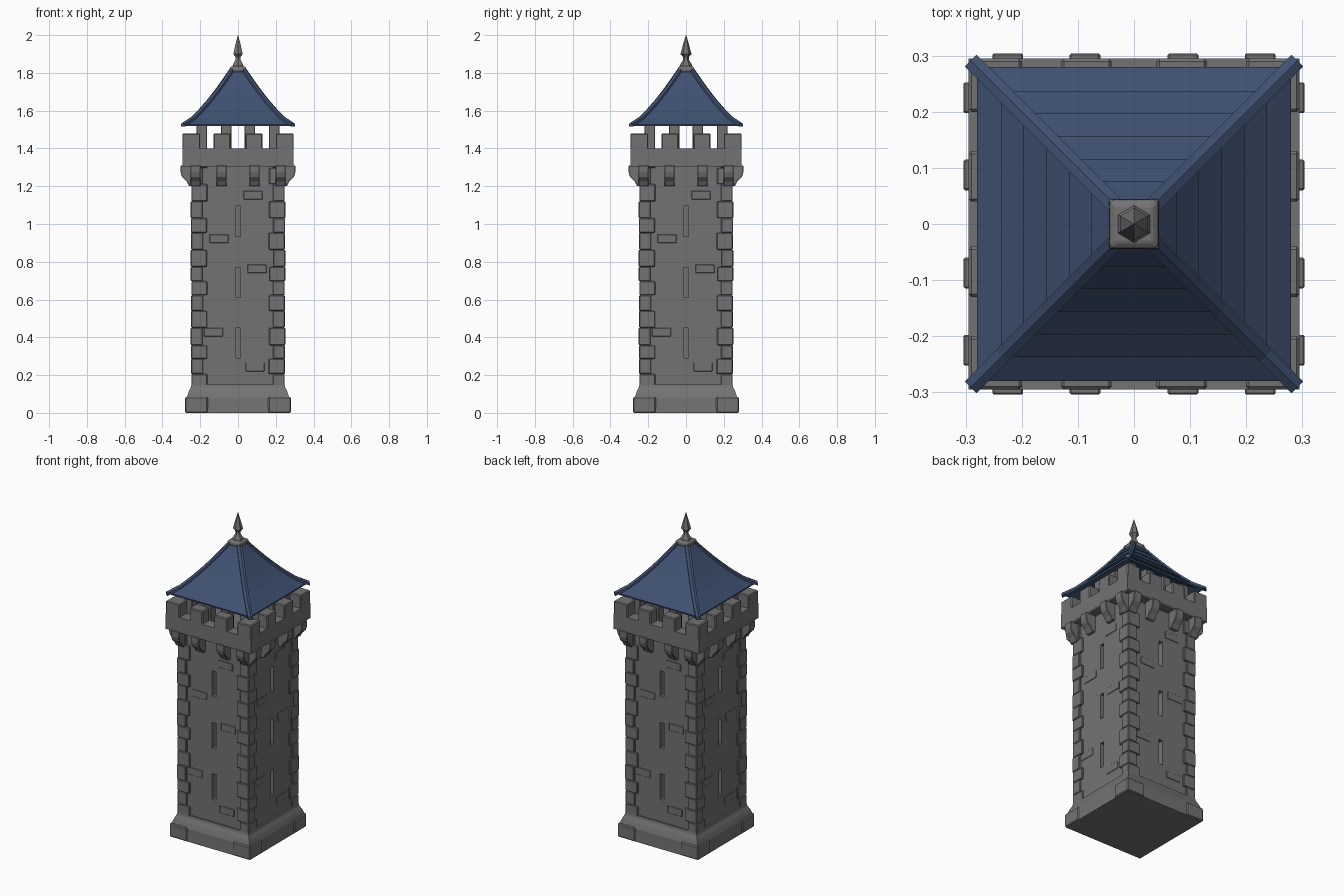
import bpy, bmesh, math, random
from mathutils import Matrix, Vector

random.seed(4)
cube = bpy.data.objects.get("Cube")
if cube:
    bpy.data.objects.remove(cube, do_unlink=True)


def material(name, rgb):
    m = bpy.data.materials.new(name)
    m.use_nodes = True
    m.diffuse_color = (*rgb, 1)
    m.node_tree.nodes["Principled BSDF"].inputs["Base Color"].default_value = (*rgb, 1)
    return m


STONE = material("grey stone", (0.172, 0.17, 0.175))
SLATE = material("blue slate", (0.05, 0.083, 0.165))


def finish(name, bm, mat, bevel=0.0, turns=1):
    """Repeat the geometry around the tower axis and make an object of it."""
    base = bm.verts[:] + bm.edges[:] + bm.faces[:]
    for k in range(1, turns):
        copy = bmesh.ops.duplicate(bm, geom=base)["geom"]
        bmesh.ops.rotate(bm, verts=[v for v in copy if isinstance(v, bmesh.types.BMVert)],
                         matrix=Matrix.Rotation(k * math.pi / 2, 3, 'Z'))
    bmesh.ops.recalc_face_normals(bm, faces=bm.faces[:])
    mesh = bpy.data.meshes.new(name)
    bm.to_mesh(mesh)
    bm.free()
    mesh.materials.append(mat)
    obj = bpy.data.objects.new(name, mesh)
    bpy.context.collection.objects.link(obj)
    if bevel:
        mod = obj.modifiers.new("worn edges", 'BEVEL')
        mod.width = bevel
        mod.segments = 1
    return obj


def box(bm, x0, x1, y0, y1, z0, z1):
    m = Matrix.Translation(((x0 + x1) / 2, (y0 + y1) / 2, (z0 + z1) / 2))
    m = m @ Matrix.Diagonal((x1 - x0, y1 - y0, z1 - z0, 1))
    bmesh.ops.create_cube(bm, size=1, matrix=m)


def loft(bm, rings):
    """Skin a list of equal-sized point rings and cap both ends."""
    rings = [[bm.verts.new(p) for p in ring] for ring in rings]
    n = len(rings[0])
    for a, b in zip(rings, rings[1:]):
        for i in range(n):
            j = (i + 1) % n
            bm.faces.new((a[i], a[j], b[j], b[i]))
    bm.faces.new(rings[0][::-1])
    bm.faces.new(rings[-1])


def square(r, z):
    return [(-r, -r, z), (r, -r, z), (r, r, z), (-r, r, z)]


def ngon(r, z, n=6):
    return [(r * math.sin(i * math.tau / n), r * math.cos(i * math.tau / n), z) for i in range(n)]


# Shaft with three arrow slits cut into each face
bm = bmesh.new()
box(bm, -0.237, 0.237, -0.237, 0.237, 0.1, 1.35)
shaft = finish("shaft", bm, STONE)
bm = bmesh.new()
for z in (0.29, 0.61, 0.935):
    box(bm, -0.014, 0.014, -0.3, -0.2, z, z + 0.16)
cutter = finish("slit_cutter", bm, STONE, turns=4)
cutter.hide_render = True
cut = shaft.modifiers.new("slits", 'BOOLEAN')
cut.object = cutter
cut.solver = 'EXACT'
graph = bpy.context.evaluated_depsgraph_get()
shaft_mesh = bpy.data.meshes.new_from_object(shaft.evaluated_get(graph))
shaft.modifiers.clear()
shaft.data = shaft_mesh
bpy.data.objects.remove(cutter, do_unlink=True)

# Flared plinth and its corner blocks
bm = bmesh.new()
loft(bm, [square(r, z) for r, z in
          ((0.275, 0), (0.272, 0.08), (0.262, 0.11), (0.25, 0.135), (0.247, 0.15))])
finish("plinth", bm, STONE)
bm = bmesh.new()
box(bm, 0.16, 0.28, -0.28, -0.16, 0, 0.085)
finish("plinth_corner", bm, STONE, 0.006, 4)

# Quoins: corner stones alternating long and short
bm = bmesh.new()
z, long_side = 0.13, False
while z < 1.3:
    top = min(z + random.uniform(0.07, 0.095), 1.31)
    wx, wy = (0.085, 0.063) if long_side else (0.063, 0.085)
    r = 0.25 + random.uniform(-0.003, 0.001)
    box(bm, r - wx, r, -r, wy - r, z, top)
    z, long_side = top, not long_side
finish("quoins", bm, STONE, 0.004, 4)

# A few proud bricks on each wall
bm = bmesh.new()
for x, z in ((-0.13, 0.405), (0.09, 0.22), (0.1, 0.74), (-0.1, 0.9), (0.08, 1.13)):
    box(bm, x - 0.05, x + 0.05, -0.24, -0.23, z, z + 0.045)
finish("proud_bricks", bm, STONE, 0.002, 4)

# Curved corbels under the parapet
bm = bmesh.new()
profile = ((0.23, 1.2), (0.258, 1.2), (0.272, 1.225), (0.297, 1.25), (0.304, 1.275),
           (0.304, 1.31), (0.23, 1.31))
for x in (-0.225, -0.0875, 0.0875, 0.225):
    loft(bm, [[(x + s * 0.0275, -y, z) for y, z in profile] for s in (-1, 1)])
finish("corbels", bm, STONE, 0.003, 4)

# Parapet ring with merlons
OUT, IN = 0.295, 0.225
bm = bmesh.new()
loft(bm, [square(OUT, 1.305), square(OUT, 1.4), square(IN, 1.4), square(IN, 1.305)])
bmesh.ops.delete(bm, geom=[f for f in bm.faces if len({round(v.co.z, 3) for v in f.verts}) == 1
                           and len({round(abs(v.co.x), 3) for v in f.verts}) == 1], context='FACES_ONLY')
box(bm, -0.24, 0.24, -0.24, 0.24, 1.3, 1.34)
box(bm, -0.285, 0.285, -0.285, 0.285, 1.306, 1.34)
finish("parapet", bm, STONE)
bm = bmesh.new()
box(bm, 0.2, OUT, -OUT, -0.2, 1.39, 1.48)
for x in (-0.085, 0.085):
    box(bm, x - 0.045, x + 0.045, -OUT, -IN, 1.39, 1.48)
finish("merlons", bm, STONE, 0.005, 4)

# Posts carrying the roof
bm = bmesh.new()
for x in (-0.0625, 0.0625, 0.1925):
    box(bm, x - 0.0275, x + 0.0275, -0.22, -0.165, 1.33, 1.56)
finish("roof_posts", bm, STONE, 0.003, 4)

# Concave roof in overlapping courses
curve = [(0.278, 1.528), (0.235, 1.565), (0.195, 1.606), (0.155, 1.652),
         (0.113, 1.705), (0.075, 1.758), (0.036, 1.815)]
rings = [square(0.2, 1.55), square(0.278, 1.518)]
for (r0, z0), (r1, z1) in zip(curve, curve[1:]):
    rings += [square(r0 + 0.002, z0), square(r1 - 0.003, z1)]
bm = bmesh.new()
loft(bm, rings)
finish("roof", bm, SLATE)

# Hip strips along the roof corners
bm = bmesh.new()
side = Vector((1, 1, 0)).normalized() * 0.015
rings = []
for r, z in [(0.291, 1.527)] + curve[1:]:
    p = Vector((r, -r, z))
    lift, drop = Vector((0, 0, 0.011)), Vector((0, 0, -0.012))
    rings.append([p - side + drop, p + side + drop, p + side + lift * 0.3,
                  p + lift, p - side + lift * 0.3])
loft(bm, rings)
finish("hip_strips", bm, SLATE, turns=4)

# Finial: square cap and six-sided spike
bm = bmesh.new()
loft(bm, [square(r, z) for r, z in ((0.036, 1.8), (0.045, 1.812), (0.043, 1.828), (0.032, 1.836))])
finish("finial_cap", bm, STONE, 0.003)
bm = bmesh.new()
loft(bm, [ngon(r, z) for r, z in ((0.034, 1.832), (0.031, 1.843), (0.015, 1.87), (0.016, 1.885),
                                  (0.029, 1.9), (0.016, 1.95), (0.001, 2.0))])
finish("finial_spike", bm, STONE)
